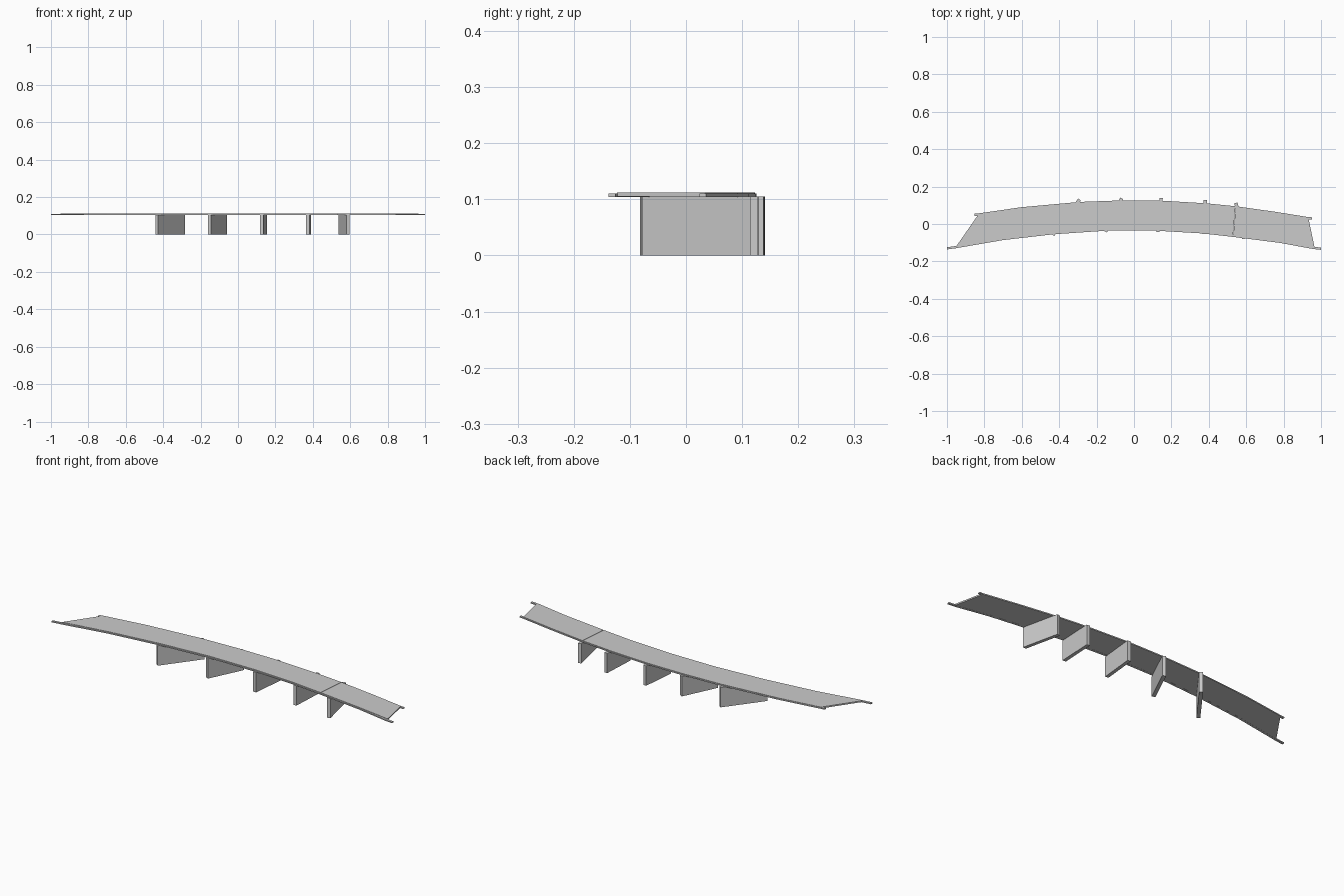
import bpy, bmesh
from mathutils import Vector

if "Cube" in bpy.data.objects:
    bpy.data.objects.remove(bpy.data.objects["Cube"])


def slab(name, left, right, z0, z1):
    """Flat solid between two matching edge lines."""
    bm = bmesh.new()
    rows = []
    for a, b in zip(left, right):
        rows.append([bm.verts.new((p[0], p[1], z)) for p, z in
                     ((a, z0), (b, z0), (b, z1), (a, z1))])
    for r, s in zip(rows, rows[1:]):
        for k in range(4):
            j = (k + 1) % 4
            bm.faces.new((r[k], r[j], s[j], s[k]))
    bm.faces.new(rows[0])
    bm.faces.new(rows[-1])
    bmesh.ops.recalc_face_normals(bm, faces=bm.faces)
    me = bpy.data.meshes.new(name)
    bm.to_mesh(me)
    bm.free()
    ob = bpy.data.objects.new(name, me)
    bpy.context.collection.objects.link(ob)
    return ob


def shift(pts, dy):
    return [(x, y + dy) for x, y in pts]


# Outer edge lines of the curved deck
north = [(-0.83, 0.057), (-0.6, 0.09), (-0.29, 0.118), (-0.07, 0.126), (0.14, 0.125),
         (0.38, 0.111), (0.543, 0.095), (0.75, 0.066), (0.932, 0.037)]
south = [(-0.95, -0.122), (-0.7, -0.083), (-0.43, -0.052), (-0.15, -0.033), (0.12, -0.033),
         (0.36, -0.047), (0.53, -0.066), (0.78, -0.098), (0.965, -0.126)]
deck_n, deck_s = shift(north, -0.003), shift(south, 0.003)

# Deck in two spans, meeting at an expansion joint
J, gap = 6, 0.001
cut = lambda pts, d: (pts[J][0] + d, pts[J][1])
slab("deck_long_span", deck_n[:J] + [cut(deck_n, -gap)],
     deck_s[:J] + [cut(deck_s, -gap)], 0.105, 0.1125)
slab("deck_short_span", [cut(deck_n, gap)] + deck_n[J + 1:],
     [cut(deck_s, gap)] + deck_s[J + 1:], 0.105, 0.1125)

# Edge beams that run past the deck ends
beam_n = [(-0.852, 0.055)] + north + [(0.952, 0.036)]
beam_s = [(-1.0, -0.136)] + shift(south, -0.003) + [(1.0, -0.138)]
beam_s[1] = (-0.955, -0.130)
beam_s[-2] = (0.96, -0.134)
slab("north_edge_beam", beam_n, shift(beam_n, -0.012), 0.1045, 0.1105)
slab("south_edge_beam", beam_s, shift(beam_s, 0.012), 0.1045, 0.1105)

# Wall piers: south end, north end
piers = [((-0.434, -0.059), (-0.291, 0.131)), ((-0.152, -0.042), (-0.066, 0.137)),
         ((0.127, -0.042), (0.145, 0.139)), ((0.372, -0.054), (0.381, 0.129)),
         ((0.588, -0.080), (0.545, 0.113))]
for i, (a, b) in enumerate(piers, 1):
    d = (Vector(b) - Vector(a)).normalized()
    n = Vector((-d.y, d.x)) * 0.009
    slab(f"pier_{i}", [Vector(a) + n, Vector(b) + n],
         [Vector(a) - n, Vector(b) - n], 0.0, 0.105)
